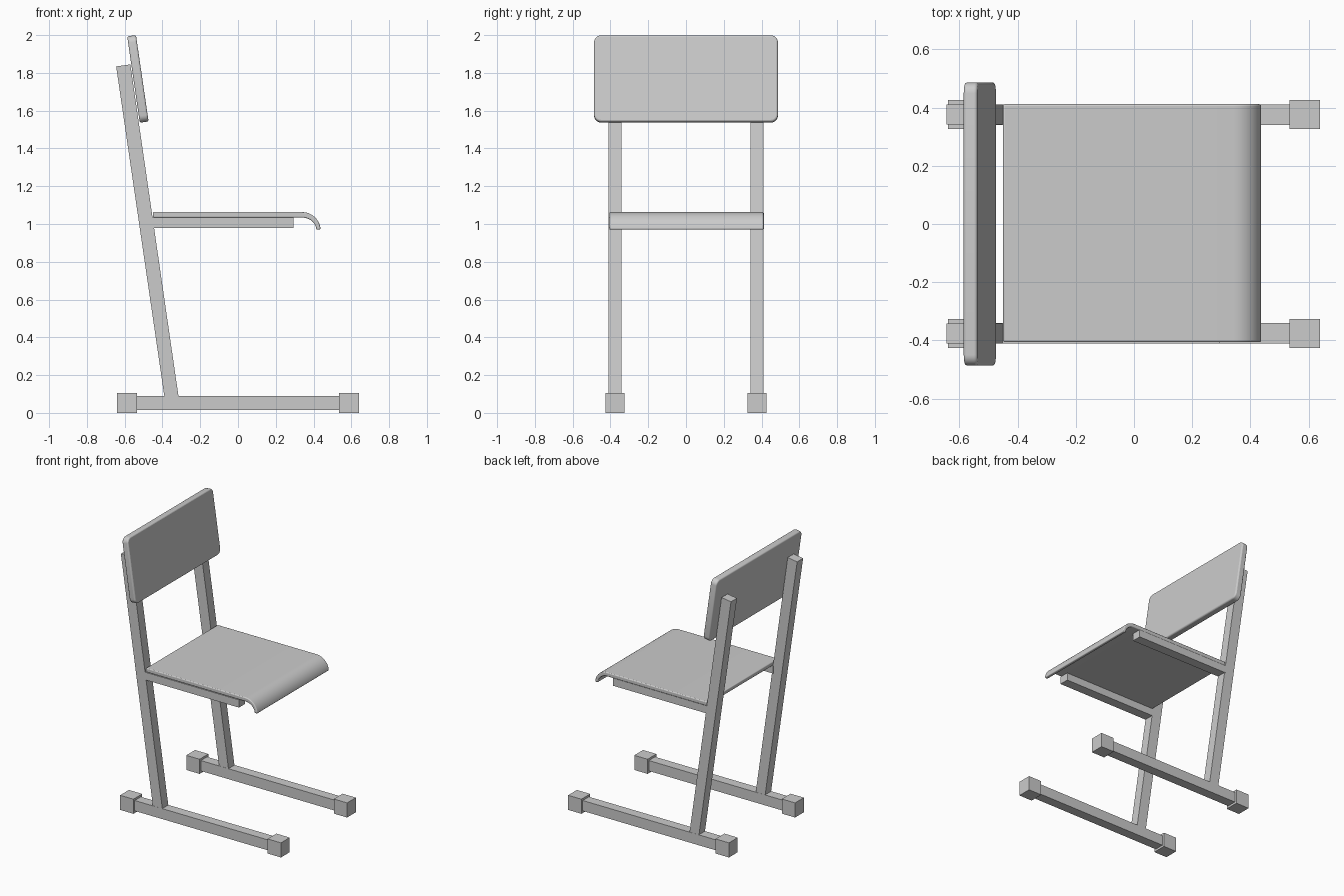
import bpy, bmesh, math
from mathutils import Matrix, Vector

if "Cube" in bpy.data.objects:
    bpy.data.objects.remove(bpy.data.objects["Cube"])

TILT = -0.145   # backward lean of posts and backrest


def finish(name, bm, smooth=False, bevel=0.0):
    bmesh.ops.recalc_face_normals(bm, faces=bm.faces)
    me = bpy.data.meshes.new(name)
    bm.to_mesh(me)
    bm.free()
    ob = bpy.data.objects.new(name, me)
    bpy.context.collection.objects.link(ob)
    if bevel:
        m = ob.modifiers.new("bevel", 'BEVEL')
        m.width = bevel
        m.segments = 3
        m.limit_method = 'ANGLE'
        m.angle_limit = math.radians(50)
    if smooth:
        bpy.ops.object.select_all(action='DESELECT')
        ob.select_set(True)
        bpy.context.view_layer.objects.active = ob
        bpy.ops.object.shade_smooth_by_angle(angle=math.radians(40))
    return ob


def box(name, x0, x1, y0, y1, z0, z1):
    bm = bmesh.new()
    bmesh.ops.create_cube(bm, size=1)
    for v in bm.verts:
        v.co = Vector(((x0 + x1) / 2 + v.co.x * (x1 - x0),
                       (y0 + y1) / 2 + v.co.y * (y1 - y0),
                       (z0 + z1) / 2 + v.co.z * (z1 - z0)))
    return finish(name, bm)


def prism(points, offset):
    bm = bmesh.new()
    face = bm.faces.new([bm.verts.new(p) for p in points])
    ext = bmesh.ops.extrude_face_region(bm, geom=[face])
    moved = [g for g in ext["geom"] if isinstance(g, bmesh.types.BMVert)]
    bmesh.ops.translate(bm, verts=moved, vec=offset)
    return bm


# Both side frames: runner, foot caps, leaning post and seat support
for side, s in (("left", -1), ("right", 1)):
    y = 0.376 * s
    box(f"{side}_runner", -0.58, 0.58, y - 0.035, y + 0.035, 0.015, 0.09)
    for end, x in (("back", -0.587), ("front", 0.587)):
        box(f"{side}_{end}_foot_cap", x - 0.053, x + 0.053,
            y - 0.05, y + 0.05, 0, 0.105)
    post = [(-0.39, y - 0.034, 0.088), (-0.315, y - 0.034, 0.088),
            (-0.57, y - 0.034, 1.845), (-0.645, y - 0.034, 1.834)]
    finish(f"{side}_post", prism(post, (0, 0.068, 0)))
    box(f"{side}_seat_support", -0.455, 0.295, y - 0.035, y + 0.035, 0.98, 1.035)

# Seat: bent board with a rolled-down front edge
roll_c = (0.34, 0.963)
steps = [math.radians(90 - 85 * i / 10) for i in range(11)]
top = [(roll_c[0] + 0.098 * math.cos(a), roll_c[1] + 0.10 * math.sin(a)) for a in steps]
under = [(roll_c[0] + 0.076 * math.cos(a), roll_c[1] + 0.071 * math.sin(a)) for a in steps]
profile = [(-0.45, 1.063)] + top + under[::-1] + [(-0.45, 1.034)]
seat = prism([(x, -0.406, z) for x, z in profile], (0, 0.818, 0))
finish("seat", seat, smooth=True, bevel=0.006)

# Backrest: rounded board with slightly bowed sides, leaning with the posts
hw, hh, r = 0.485, 0.231, 0.035
outline = []
for k, (sy, sz) in enumerate(((1, 1), (-1, 1), (-1, -1), (1, -1))):
    for i in range(7):
        a = math.radians(90 * k + 15 * i)
        outline.append((sy * (hw - r) + r * math.cos(a), sz * (hh - r) + r * math.sin(a)))
    if k in (1, 3):
        continue_y = sy * hw
outline = [(y * (1 + 0.012 * (1 - (z / hh) ** 2)), z) for y, z in outline]
back = prism([(-0.0235, y, z) for y, z in outline], (0.047, 0, 0))
bmesh.ops.transform(back, verts=back.verts,
                    matrix=Matrix.Translation((-0.53, 0, 1.768)) @ Matrix.Rotation(TILT, 4, 'Y'))
finish("backrest", back, smooth=True, bevel=0.009)
